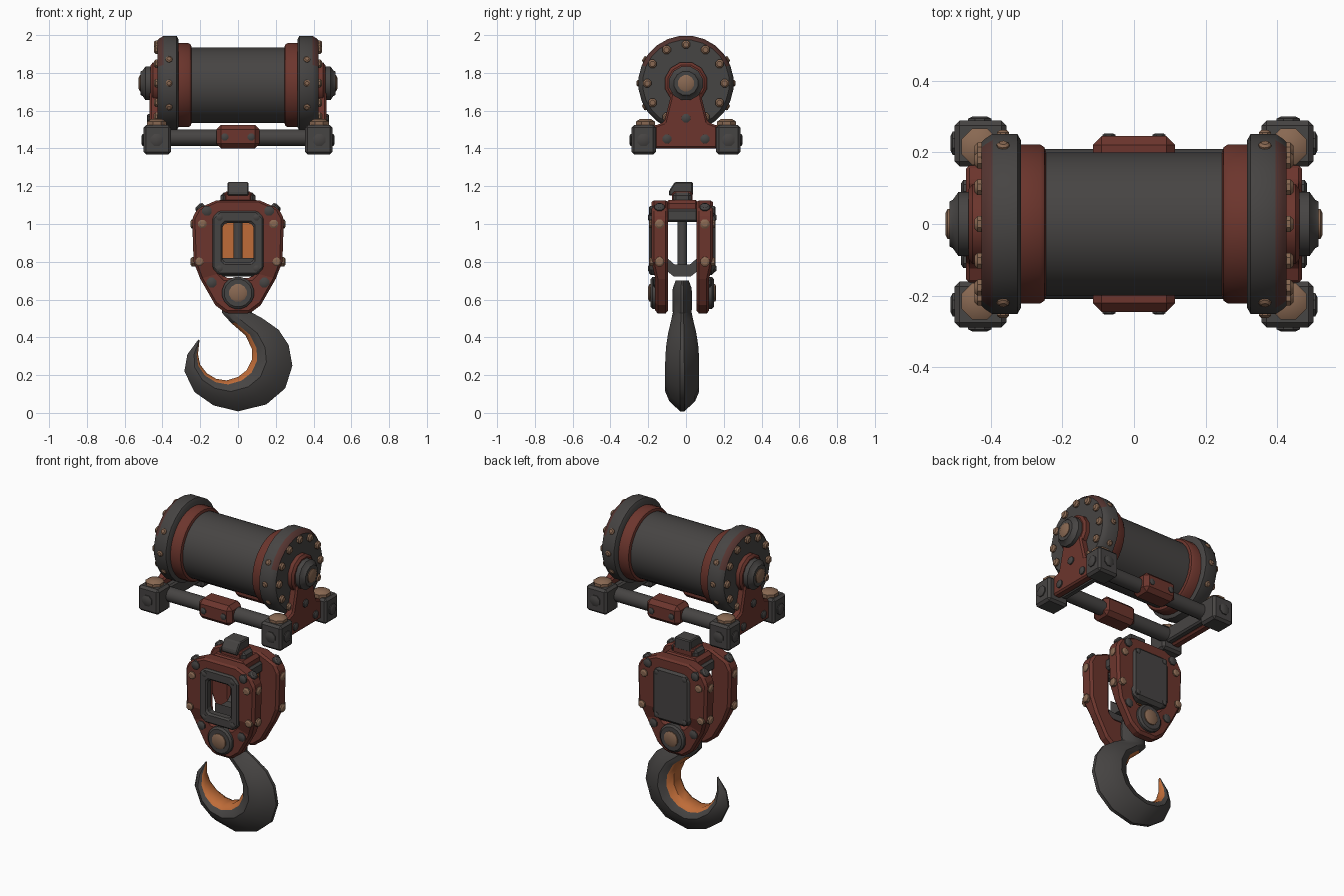
import bpy, bmesh, math
from mathutils import Vector

if "Cube" in bpy.data.objects:
    bpy.data.objects.remove(bpy.data.objects["Cube"])


def material(name, rgb):
    m = bpy.data.materials.new(name)
    m.diffuse_color = (*rgb, 1)
    m.use_nodes = True
    m.node_tree.nodes["Principled BSDF"].inputs["Base Color"].default_value = m.diffuse_color
    return m


DARK = material("dark_iron", (0.062, 0.058, 0.056))
RED = material("rust_red", (0.15, 0.036, 0.026))
BRONZE = material("bronze", (0.25, 0.14, 0.085))
ORANGE = material("orange_paint", (0.52, 0.15, 0.04))
MAROON = material("worn_maroon", (0.09, 0.035, 0.03))


def finish(name, bm, mat, bevel=0.0, smooth=True):
    bmesh.ops.recalc_face_normals(bm, faces=bm.faces)
    me = bpy.data.meshes.new(name)
    bm.to_mesh(me)
    bm.free()
    ob = bpy.data.objects.new(name, me)
    bpy.context.collection.objects.link(ob)
    me.materials.append(mat)
    if bevel:
        mod = ob.modifiers.new("edge_bevel", 'BEVEL')
        mod.width, mod.segments, mod.limit_method = bevel, 1, 'ANGLE'
    if smooth:
        bpy.ops.object.select_all(action='DESELECT')
        ob.select_set(True)
        bpy.context.view_layer.objects.active = ob
        bpy.ops.object.shade_smooth_by_angle(angle=math.radians(35))
    return ob


def box(name, lo, hi, mat, bevel=0.012):
    bm = bmesh.new()
    bmesh.ops.create_cube(bm, size=1)
    for v in bm.verts:
        v.co = [(a + b) / 2 + c * (b - a) for a, b, c in zip(lo, hi, v.co)]
    return finish(name, bm, mat, bevel, False)


def skin(bm, rings):
    """Join equal closed rings and cap both ends."""
    n = len(rings[0])
    for a, b in zip(rings, rings[1:]):
        for i in range(n):
            bm.faces.new((a[i], a[(i + 1) % n], b[(i + 1) % n], b[i]))
    bm.faces.new(rings[0])
    bm.faces.new(rings[-1])


def lathe(name, profile, mat, origin=(0, 0, 0), axis=(1, 0, 0), n=24):
    """Turn (distance, radius) pairs about an axis."""
    bm = bmesh.new()
    rot = Vector((1, 0, 0)).rotation_difference(Vector(axis))
    rings = []
    for d, r in profile:
        rings.append([bm.verts.new(Vector(origin) + rot @ Vector(
            (d, r * math.cos(t), r * math.sin(t))))
            for t in (2 * math.pi * (i + 0.5) / n for i in range(n))])
    skin(bm, rings)
    return finish(name, bm, mat)


def stud(name, origin, axis, r, h, mat=BRONZE):
    return lathe(name, [(-0.012, r), (h * 0.55, r), (h, r * 0.6)], mat, origin, axis, 8)


def prism(name, outline, a, b, mat, axis='y', hole=None, bevel=0.01):
    """Extrude an outline along y (x,z points) or x (y,z points), with an optional hole."""
    bm = bmesh.new()

    def ring(pts, d):
        return [bm.verts.new((p, d, q) if axis == 'y' else (d, p, q)) for p, q in pts]
    if hole:
        rings = [ring(outline, a), ring(outline, b), ring(hole, b), ring(hole, a)]
        n = len(outline)
        for k in range(4):
            p, q = rings[k], rings[(k + 1) % 4]
            for i in range(n):
                bm.faces.new((p[i], p[(i + 1) % n], q[(i + 1) % n], q[i]))
    else:
        skin(bm, [ring(outline, a), ring(outline, b)])
    return finish(name, bm, mat, bevel, False)


def sym(half):
    return half + [(-x, z) for x, z in reversed(half)]


def octagon(w, z0, z1, c):
    return sym([(w - c, z1), (w, z1 - c), (w, z0 + c), (w - c, z0)])


# ---- Winch drum ----
CZ = 1.745
lathe("drum", [(-0.33, 0.2), (0.33, 0.2)], DARK, (0, 0, CZ - 0.01), n=40)
for s, side in ((1, "right"), (-1, "left")):
    ax = (s, 0, 0)
    c = (0, 0, CZ)
    lathe(side + "_drum_band", [(0.245, 0.2), (0.25, 0.215), (0.262, 0.223), (0.325, 0.223)],
          RED, (0, 0, CZ - 0.01), ax, 32)
    flange = lathe(side + "_flange", [(0.315, 0.235), (0.325, 0.253), (0.395, 0.253),
                                      (0.415, 0.24), (0.425, 0.23)], DARK, c, ax, 24)
    flange.data.materials.append(MAROON)
    for f in flange.data.polygons:        # worn upper rim edge
        if abs(f.center.x) > 0.396 and f.center.z > CZ + 0.08 and abs(f.normal.x) < 0.9:
            f.material_index = 1
    for i in range(12):                   # face bolts
        t = math.radians(90 + 30 * i)
        if i != 6:
            stud(side + "_flange_bolt", (s * 0.425, 0.205 * math.cos(t), CZ + 0.205 * math.sin(t)),
                 ax, 0.024, 0.02)
    for deg in (-30, 0, 30, 150, 180, 210):   # rim studs
        t = math.radians(deg)
        d = (0, math.cos(t), math.sin(t))
        stud(side + "_rim_stud", (s * 0.365, 0.248 * d[1], CZ + 0.248 * d[2]), d, 0.018, 0.014)

    # Axle hub
    lathe(side + "_hub_backing", [(0.41, 0.115), (0.45, 0.115), (0.462, 0.1)], RED, c, ax, 12)
    lathe(side + "_hub", [(0.45, 0.092), (0.49, 0.092), (0.505, 0.07), (0.515, 0.065)],
          DARK, c, ax, 12)
    lathe(side + "_axle_cap", [(0.5, 0.044), (0.52, 0.044), (0.526, 0.03)], BRONZE, c, ax, 12)

    # End support
    outline = sym([(0.07, 1.76), (0.085, 1.66), (0.115, 1.54), (0.165, 1.52), (0.165, 1.4)])
    lo, hi = sorted((s * 0.415, s * 0.468))
    prism(side + "_support", outline, lo, hi, RED, 'x')
    lo, hi = sorted((s * 0.37, s * 0.416))
    prism(side + "_support_lining", sym([(0.16, 1.5), (0.16, 1.405)]), lo, hi, DARK, 'x')
    for y, z in ((-0.1, 1.45), (0.1, 1.45), (0, 1.56)):
        stud(side + "_support_bolt", (s * 0.468, y, z), ax, 0.025, 0.014, DARK)

    # Corner blocks with bolts
    for t in (1, -1):
        x, y = sorted((s * 0.355, s * 0.5)), sorted((t * 0.16, t * 0.288))
        box("corner_block", (x[0], y[0], 1.367), (x[1], y[1], 1.525), DARK, 0.014)
        stud("block_top_bolt", (s * 0.43, t * 0.215, 1.525), (0, 0, 1), 0.055, 0.03)
        stud("block_face_bolt", (s * 0.43, t * 0.286, 1.445), (0, t, 0), 0.035, 0.014, DARK)
        stud("block_end_bolt", (s * 0.498, t * 0.225, 1.445), ax, 0.035, 0.014, DARK)

# Frame rods and sleeves
for t in (1, -1):
    lathe("frame_rod", [(-0.37, 0.045), (0.37, 0.045)], DARK, (0, t * 0.165, 1.457), n=12)
    y = sorted((t * 0.11, t * 0.245))
    box("rod_sleeve", (-0.115, y[0], 1.4), (0.115, y[1], 1.525), RED, 0.025)
    for x in (-0.07, 0.07):
        stud("sleeve_bolt", (x, t * 0.243, 1.46), (0, t, 0), 0.02, 0.01, DARK)

# ---- Hook block ----
MY = -0.02
cheek = sym([(0.115, 1.125), (0.215, 1.08), (0.243, 1.03), (0.235, 0.80),
             (0.2, 0.71), (0.12, 0.57), (0.06, 0.525)])
window = sym([(0.05, 1.04), (0.085, 1.03), (0.1, 1.0), (0.1, 0.8),
              (0.095, 0.74), (0.07, 0.715), (0.03, 0.715)])
for t, side in ((-1, "front"), (1, "back")):
    inner, outer = MY + t * 0.075, MY + t * 0.163
    plate = prism(side + "_cheek", cheek, inner, outer, RED, hole=window, bevel=0.014)
    for v in plate.data.vertices:         # thinner toward the pin
        if abs(v.co.y - outer) < 0.001 and v.co.z < 0.75:
            v.co.y -= t * 0.02
    n = (0, t, 0)
    for x in (-1, 1):
        stud(side + "_cheek_bolt", (x * 0.19, outer, 1.0), n, 0.024, 0.014)
        stud(side + "_cheek_bolt", (x * 0.205, outer, 0.8), n, 0.024, 0.014)
        stud(side + "_corner_clip", (x * 0.165, outer, 1.07), n, 0.028, 0.014, DARK)
        stud(side + "_lower_clip", (x * 0.14, outer - t * 0.022, 0.69), n, 0.028, 0.014, DARK)
        for z in (1.0, 0.8):
            stud(side + "_side_bolt", (x * 0.236, MY + t * 0.12, z), (x, 0, 0), 0.026, 0.016)
        stud(side + "_shoulder_bolt", (x * 0.2, MY + t * 0.12, 1.085), (x, 0, 1), 0.028, 0.018, DARK)
        for z in (1.035, 0.765):
            stud(side + "_frame_stud", (x * 0.098, MY + t * 0.174, z), n, 0.017, 0.008, DARK)
    # Pin washers and caps
    lathe(side + "_pin_washer", [(0.12, 0.086), (0.158, 0.086), (0.168, 0.074)], DARK,
          (0, MY, 0.635), n, 16)
    lathe(side + "_pin_cap", [(0.15, 0.048), (0.174, 0.048), (0.18, 0.035)], BRONZE,
          (0, MY, 0.635), n, 12)

prism("front_window_frame", octagon(0.135, 0.73, 1.07, 0.035), MY - 0.176, MY - 0.12, DARK,
      hole=octagon(0.082, 0.795, 1.005, 0.015))
prism("back_panel", octagon(0.135, 0.73, 1.07, 0.035), MY + 0.1, MY + 0.176, DARK, bevel=0.02)
prism("inner_panel", octagon(0.09, 0.74, 1.03, 0.02), MY + 0.092, MY + 0.1, ORANGE, bevel=0)
lathe("center_bar", [(0.74, 0.026), (1.05, 0.026)], DARK, (0, MY, 0), (0, 0, 1), 12)
box("upper_spacer", (-0.13, MY - 0.085, 1.01), (0.13, MY + 0.085, 1.08), DARK)
prism("lower_saddle", [(MY - 0.08, 0.82), (MY - 0.08, 0.75), (MY - 0.045, 0.722),
                       (MY + 0.045, 0.722), (MY + 0.08, 0.75), (MY + 0.08, 0.82),
                       (MY + 0.04, 0.785), (MY - 0.04, 0.785)], -0.09, 0.09, DARK, 'x', bevel=0)

# Top cap and lug
box("top_cap", (-0.115, MY - 0.09, 1.06), (0.115, MY + 0.09, 1.128), RED, 0.02)
box("cap_saddle", (-0.075, MY - 0.055, 1.1), (0.075, MY + 0.055, 1.172), RED)
box("lug_collar", (-0.092, MY - 0.05, 1.11), (0.092, MY + 0.05, 1.166), DARK, 0.016)
prism("top_lug", [(-0.09, 1.15), (-0.09, 1.175), (-0.06, 1.222), (0.036, 1.222), (0.036, 1.15)],
      -0.056, 0.056, DARK, 'x', bevel=0.006)

# ---- Hook: stations of inner edge, outer edge, half width ----
stations = [
    (-0.05, 0.70, 0.05, 0.70, 0.035), (-0.075, 0.66, 0.075, 0.66, 0.05),
    (-0.08, 0.60, 0.08, 0.60, 0.052), (-0.085, 0.53, 0.075, 0.53, 0.05),
    (-0.035, 0.475, 0.13, 0.50, 0.06), (0.04, 0.41, 0.215, 0.44, 0.075),
    (0.073, 0.34, 0.268, 0.36, 0.086), (0.073, 0.28, 0.288, 0.25, 0.09),
    (0.045, 0.225, 0.25, 0.13, 0.09), (0.0, 0.19, 0.15, 0.045, 0.09),
    (-0.06, 0.172, 0.0, 0.008, 0.09), (-0.115, 0.18, -0.13, 0.04, 0.085),
    (-0.165, 0.21, -0.23, 0.11, 0.07), (-0.2, 0.255, -0.284, 0.22, 0.052),
    (-0.212, 0.31, -0.268, 0.31, 0.03), (-0.204, 0.384, -0.21, 0.388, 0.005)]
section = [(0, 0.4), (0.13, 0.8), (0.36, 1), (0.68, 0.75), (1, 0.12)]
section += [(u, -w) for u, w in reversed(section)]
bm = bmesh.new()
skin(bm, [[bm.verts.new((xi + u * (xo - xi), MY + w * hw, zi + u * (zo - zi)))
           for u, w in section] for xi, zi, xo, zo, hw in stations])
bm.faces.ensure_lookup_table()
sides = len(section)
for i, f in enumerate(bm.faces):          # painted inner throat
    if 4 * sides <= i < (len(stations) - 1) * sides and i % sides in (0, sides - 1, sides - 2):
        f.material_index = 1
hook = finish("hook", bm, DARK)
hook.data.materials.append(ORANGE)
